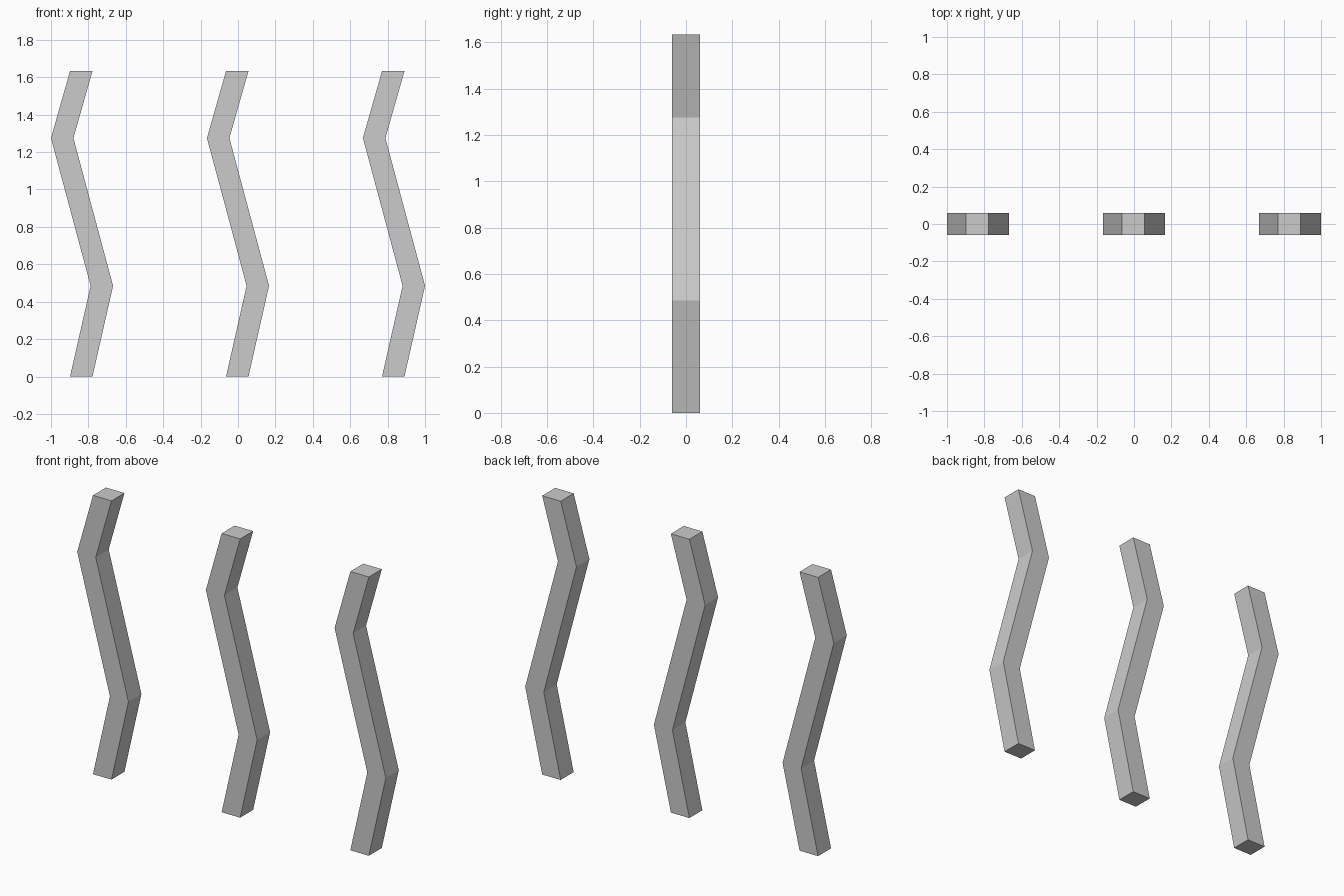
import bpy, bmesh

if "Cube" in bpy.data.objects:
    bpy.data.objects.remove(bpy.data.objects["Cube"])

WIDTH = 0.12     # square section side
SPACING = 0.834  # distance between bars
PATH = [(-0.004, 0.0), (0.106, 0.485), (-0.106, 1.275), (-0.004, 1.633)]  # centre line (x, z)


def bent_bar(name, x):
    """Zigzag bar: a square section lofted through level rings along the path."""
    h = WIDTH / 2
    bm = bmesh.new()
    rings = [[bm.verts.new((px + sx * h, sy * h, pz))
              for sx, sy in ((-1, -1), (1, -1), (1, 1), (-1, 1))]
             for px, pz in PATH]
    for low, high in zip(rings, rings[1:]):
        for i in range(4):
            j = (i + 1) % 4
            bm.faces.new((low[i], low[j], high[j], high[i]))
    # end caps
    bm.faces.new(rings[0][::-1])
    bm.faces.new(rings[-1])
    bmesh.ops.recalc_face_normals(bm, faces=bm.faces)
    mesh = bpy.data.meshes.new(name)
    bm.to_mesh(mesh)
    bm.free()
    obj = bpy.data.objects.new(name, mesh)
    obj.location.x = x
    bpy.context.collection.objects.link(obj)


# three identical bars in a row
for name, k in (("left_bent_bar", -1), ("middle_bent_bar", 0), ("right_bent_bar", 1)):
    bent_bar(name, k * SPACING)
